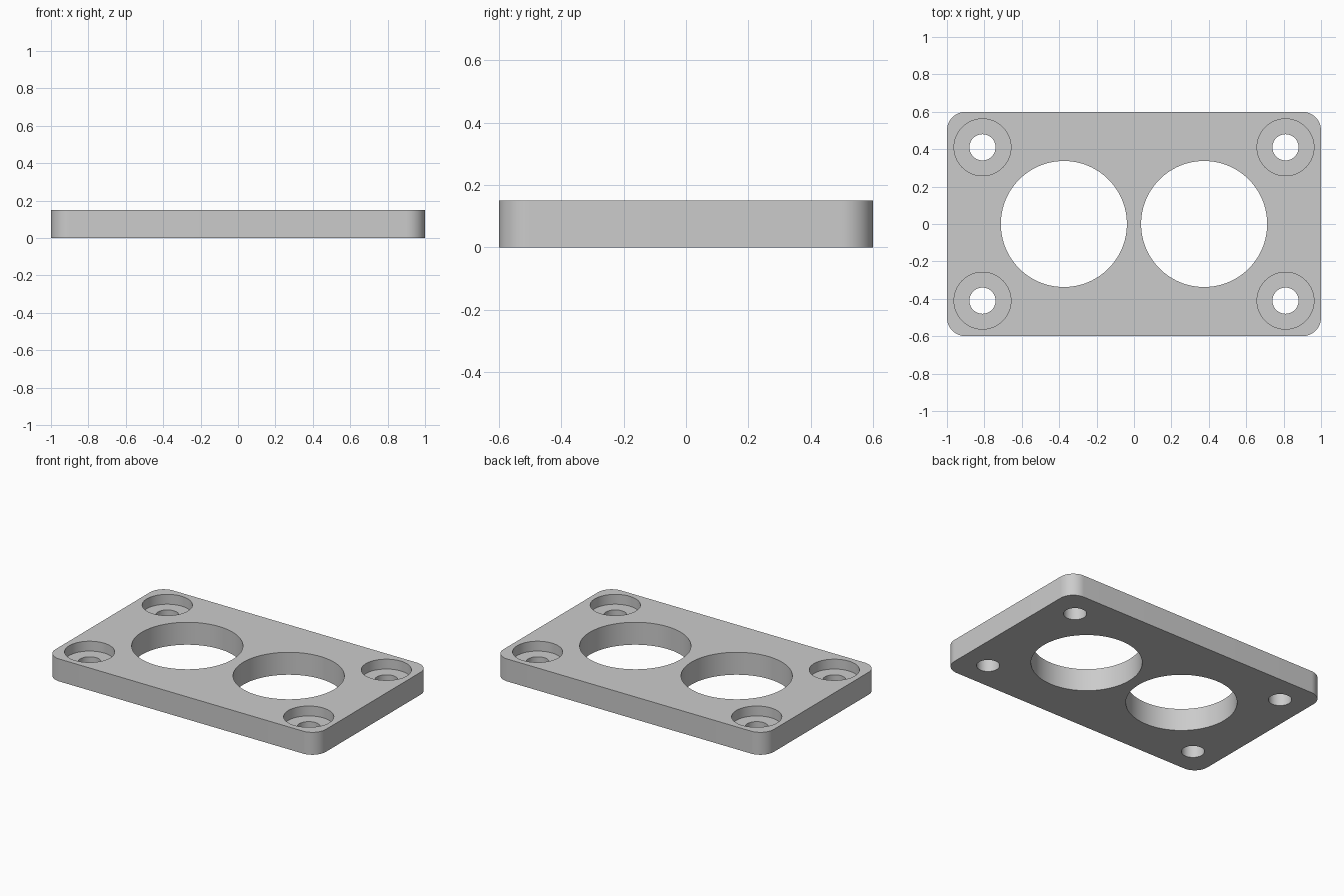
import bpy
import math

cube = bpy.data.objects.get("Cube")
if cube:
    bpy.data.objects.remove(cube, do_unlink=True)

THICK = 0.15
CORNER = 0.10
BORE_DEPTH = 0.066

# Single grey material
grey = bpy.data.materials.new("plain grey")
grey.use_nodes = True
colour = (0.6, 0.6, 0.6, 1)
grey.diffuse_color = colour
grey.node_tree.nodes["Principled BSDF"].inputs["Base Color"].default_value = colour

# Rounded rectangular plate
bpy.ops.mesh.primitive_cube_add(size=1, location=(0, 0, THICK / 2))
plate = bpy.context.object
plate.name = "mounting_plate"
plate.scale = (2, 1.2, THICK)
bpy.ops.object.transform_apply(location=True, scale=True)
plate.data.materials.append(grey)

weights = plate.data.attributes.new("bevel_weight_edge", "FLOAT", "EDGE")
for edge in plate.data.edges:
    a, b = (plate.data.vertices[i].co for i in edge.vertices)
    weights.data[edge.index].value = 1.0 if abs(a.z - b.z) > THICK / 2 else 0.0
bevel = plate.modifiers.new("rounded corners", "BEVEL")
bevel.limit_method = "WEIGHT"
bevel.width = CORNER
bevel.segments = 16


def cut_hole(name, x, y, radius, bottom, sides):
    """Drill from above the plate down to the given height."""
    top = THICK + 0.1
    bpy.ops.mesh.primitive_cylinder_add(
        vertices=sides, radius=radius, depth=top - bottom,
        location=(x, y, (top + bottom) / 2))
    cutter = bpy.context.object
    cutter.name = name
    cutter.data.materials.append(grey)
    cutter.hide_render = True
    mod = plate.modifiers.new(name, "BOOLEAN")
    mod.operation = "DIFFERENCE"
    mod.solver = "EXACT"
    mod.object = cutter
    return cutter


cutters = []
for sx, side in ((-1, "right"), (1, "left")):
    # Large through openings
    cutters.append(cut_hole(f"opening_{side}", sx * 0.375, 0, 0.337, -0.1, 96))
    # Counterbored screw holes in the corners
    for sy, end in ((-1, "front"), (1, "back")):
        x, y = sx * 0.81, sy * 0.41
        cutters.append(cut_hole(f"counterbore_{end}_{side}", x, y, 0.152,
                                THICK - BORE_DEPTH, 64))
        cutters.append(cut_hole(f"screw_hole_{end}_{side}", x, y, 0.07, -0.1, 48))

# Apply the cuts, then drop the cutters
bpy.ops.object.select_all(action="DESELECT")
plate.select_set(True)
bpy.context.view_layer.objects.active = plate
for mod in list(plate.modifiers):
    bpy.ops.object.modifier_apply(modifier=mod.name)
for cutter in cutters:
    bpy.data.objects.remove(cutter, do_unlink=True)

bpy.ops.object.shade_smooth_by_angle(angle=math.radians(30))
